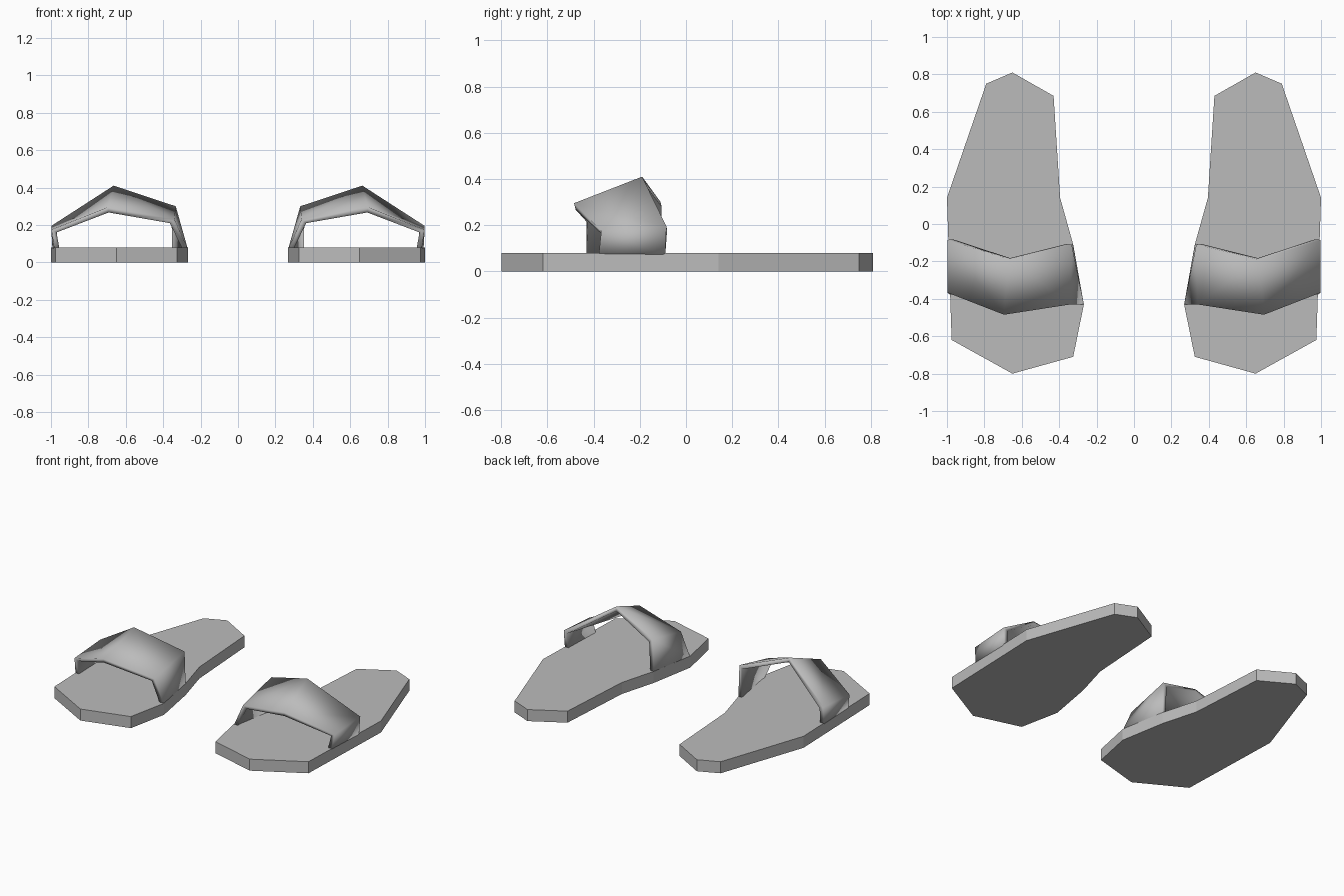
import bpy
import bmesh
import math

cube = bpy.data.objects.get("Cube")
if cube:
    bpy.data.objects.remove(cube, do_unlink=True)

grey = bpy.data.materials.new("plain_grey")
grey.use_nodes = True
colour = (0.5, 0.5, 0.5, 1)
grey.diffuse_color = colour
grey.node_tree.nodes["Principled BSDF"].inputs["Base Color"].default_value = colour

SOLE_TOP = 0.08

# Sole outline, clockwise from the heel
OUTLINE = [(0.65, 0.81), (0.79, 0.75), (1.0, 0.14), (0.975, -0.62), (0.65, -0.80),
           (0.325, -0.71), (0.268, -0.43), (0.325, -0.11), (0.395, 0.14), (0.43, 0.685)]

# Strap edges, from the inner side over the instep to the outer side
STRAP_FRONT = [(0.268, -0.43, 0.07), (0.34, -0.43, 0.23), (0.695, -0.485, 0.295),
               (0.998, -0.367, 0.175), (0.982, -0.378, 0.07)]
STRAP_BACK = [(0.325, -0.11, 0.07), (0.333, -0.11, 0.30), (0.665, -0.19, 0.41),
              (0.998, -0.085, 0.195), (0.992, -0.09, 0.07)]


def finish(bm, name, side):
    """Mirror to the wanted foot and make the object."""
    for v in bm.verts:
        v.co.x *= side
    if side < 0:
        bmesh.ops.reverse_faces(bm, faces=bm.faces[:])
    mesh = bpy.data.meshes.new(name)
    bm.to_mesh(mesh)
    bm.free()
    mesh.materials.append(grey)
    obj = bpy.data.objects.new(name, mesh)
    bpy.context.collection.objects.link(obj)
    return obj


def make_sole(name, side):
    bm = bmesh.new()
    base = bm.faces.new([bm.verts.new((x, y, 0)) for x, y in OUTLINE])
    top = bmesh.ops.extrude_face_region(bm, geom=[base], use_keep_orig=True)["geom"]
    for v in top:
        if isinstance(v, bmesh.types.BMVert):
            v.co.z = SOLE_TOP
    bmesh.ops.recalc_face_normals(bm, faces=bm.faces[:])
    return finish(bm, name, side)


def make_strap(name, side):
    bm = bmesh.new()
    front = [bm.verts.new(p) for p in STRAP_FRONT]
    back = [bm.verts.new(p) for p in STRAP_BACK]
    for i in range(len(front) - 1):
        bm.faces.new((front[i], front[i + 1], back[i + 1], back[i]))
    strap = finish(bm, name, side)
    # Thicken inwards
    solid = strap.modifiers.new("thickness", 'SOLIDIFY')
    solid.thickness = 0.027
    solid.offset = -1
    solid.use_even_offset = True
    # Soft shading inside each panel, crisp folds
    bpy.ops.object.select_all(action='DESELECT')
    strap.select_set(True)
    bpy.context.view_layer.objects.active = strap
    bpy.ops.object.shade_smooth_by_angle(angle=math.radians(20))
    return strap


for label, side in (("left", 1), ("right", -1)):
    make_sole(label + "_sole", side)
    make_strap(label + "_strap", side)
